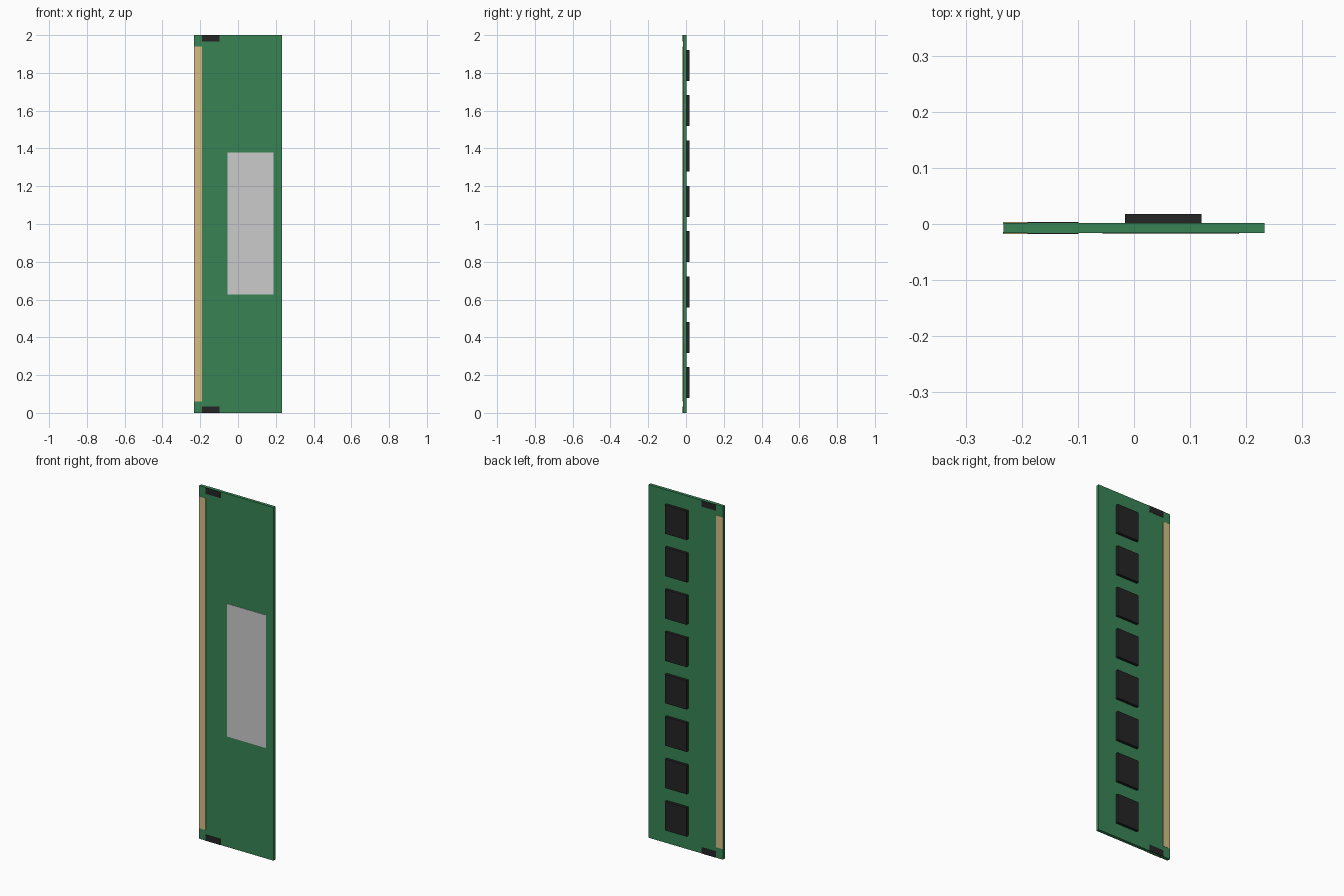
import bpy

if "Cube" in bpy.data.objects:
    bpy.data.objects.remove(bpy.data.objects["Cube"])


def material(name, rgb):
    m = bpy.data.materials.new(name)
    m.diffuse_color = (*rgb, 1)
    m.use_nodes = True
    m.node_tree.nodes["Principled BSDF"].inputs["Base Color"].default_value = m.diffuse_color
    return m


GREEN = material("board_green", (0.04, 0.23, 0.09))
BLACK = material("chip_black", (0.018, 0.018, 0.018))
GOLD = material("contact_gold", (0.66, 0.52, 0.24))


def box(name, x, y, z, mat=None):
    """Box given its (min, max) range on each axis."""
    bpy.ops.mesh.primitive_cube_add(
        size=1, location=[(a + b) / 2 for a, b in (x, y, z)])
    ob = bpy.context.object
    ob.name = name
    ob.scale = [b - a for a, b in (x, y, z)]
    bpy.ops.object.transform_apply(location=False, rotation=False, scale=True)
    if mat:
        ob.data.materials.append(mat)
    return ob


FRONT, BACK = -0.016, 0.002   # the two board faces
SKIN = 0.0015                 # how far pads and contacts stand proud

# circuit board
box("circuit_board", (-0.233, 0.233), (FRONT, BACK), (0, 2), GREEN)

# contact strips and end notch pads on both faces
for side, y in (("front", (FRONT - SKIN, FRONT + SKIN)),
                ("back", (BACK - SKIN, BACK + SKIN))):
    box("contact_strip_" + side, (-0.2335, -0.19), y, (0.06, 1.94), GOLD)
    for end, z in (("bottom", (0, 0.035)), ("top", (1.965, 2))):
        box(f"notch_pad_{side}_{end}", (-0.19, -0.099), y, z, BLACK)

# label on the front
box("label", (-0.056, 0.187), (FRONT - SKIN, FRONT + SKIN), (0.626, 1.378))

# row of memory chips on the back
for i in range(8):
    zc = 1 + (i - 3.5) * 0.24
    box(f"memory_chip_{i + 1}", (-0.016, 0.12), (BACK - SKIN, 0.0175),
        (zc - 0.082, zc + 0.082), BLACK)
